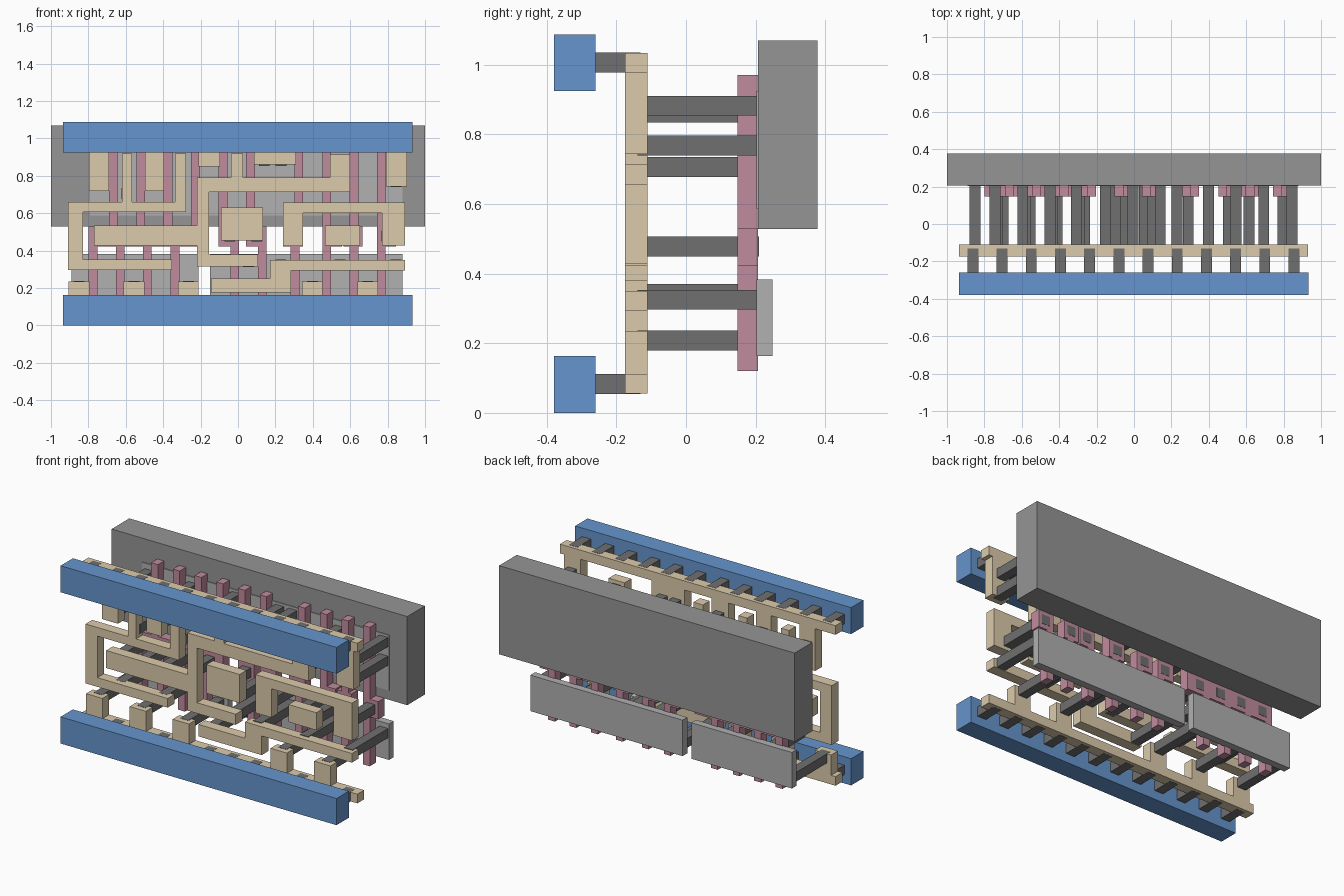
import bpy, bmesh
from mathutils import Vector


def material(name, rgb):
    m = bpy.data.materials.new(name)
    m.diffuse_color = (*rgb, 1)
    return m


BLUE = material("blue", (0.13, 0.30, 0.61))
TAN = material("tan", (0.72, 0.60, 0.41))
PINK = material("pink", (0.53, 0.26, 0.34))
DARK = material("dark_grey", (0.16, 0.16, 0.16))
MID = material("mid_grey", (0.30, 0.30, 0.30))
LIGHT = material("light_grey", (0.44, 0.44, 0.44))


def plate(name, rects, y0, y1, mat):
    """Union of (x0, x1, z0, z1) rectangles, extruded from y0 to y1."""
    bm = bmesh.new()
    xs = sorted({v for r in rects for v in r[:2]})
    zs = sorted({v for r in rects for v in r[2:]})
    for a, b in zip(xs, xs[1:]):
        for c, d in zip(zs, zs[1:]):
            mx, mz = (a + b) / 2, (c + d) / 2
            if any(r[0] < mx < r[1] and r[2] < mz < r[3] for r in rects):
                bm.faces.new([bm.verts.new((x, y0, z))
                              for x, z in ((a, c), (b, c), (b, d), (a, d))])
    bmesh.ops.remove_doubles(bm, verts=bm.verts[:], dist=1e-5)
    ext = bmesh.ops.extrude_face_region(bm, geom=bm.faces[:], use_keep_orig=True)
    moved = [g for g in ext["geom"] if isinstance(g, bmesh.types.BMVert)]
    bmesh.ops.translate(bm, verts=moved, vec=Vector((0, y1 - y0, 0)))
    bmesh.ops.recalc_face_normals(bm, faces=bm.faces[:])
    bmesh.ops.dissolve_limit(bm, angle_limit=0.01, verts=bm.verts[:], edges=bm.edges[:])
    me = bpy.data.meshes.new(name)
    bm.to_mesh(me)
    bm.free()
    me.materials.append(mat)
    ob = bpy.data.objects.new(name, me)
    bpy.context.collection.objects.link(ob)
    return ob


def posts(name, centres, y0, y1, size=0.057):
    """Square posts running along y, centred at (x, z)."""
    h = size / 2
    for i, (x, z) in enumerate(centres):
        plate(f"{name}_{i + 1}", [(x - h, x + h, z - h, z + h)], y0, y1, DARK)


# back slab and the lighter active strips
plate("back_slab", [(-1, 1, 0.528, 1.07)], 0.207, 0.378, MID)
plate("upper_strip", [(-0.79, 0.88, 0.587, 0.925)], 0.202, 0.25, LIGHT)
plate("lower_strip_left", [(-0.89, -0.21, 0.163, 0.383)], 0.202, 0.248, LIGHT)
plate("lower_strip_right", [(-0.15, 0.88, 0.163, 0.383)], 0.202, 0.248, LIGHT)

# pink gate bars: lower leg, contact pad, upper leg
gates = [(-0.775, -0.668), (-0.63, -0.521), (-0.485, -0.374), (-0.337, -0.227),
         (-0.018, -0.08), (0.13, 0.067), (0.305, 0.325), (0.474, 0.474),
         (0.62, 0.62), (0.765, 0.765)]
pads = [-0.73, -0.583, -0.437, -0.29, -0.045, 0.1, 0.29, 0.505, 0.615, 0.795]
w = 0.023
for i, ((lo, up), p) in enumerate(zip(gates, pads)):
    pw = 0.05
    plate(f"gate_bar_{i + 1}",
          [(lo - w, lo + w, 0.12, 0.53), (up - w, up + w, 0.422, 0.97),
           (min(p - pw, lo - w, up - w), max(p + pw, lo + w, up + w), 0.422, 0.53)],
          0.148, 0.2075, PINK)
posts("gate_contact", [(p, 0.478) for p in pads], -0.14, 0.209)

# metal rails with tabs
plate("metal_rail_top", [
    (-0.935, 0.93, 0.978, 1.034),
    (-0.797, -0.69, 0.72, 1.0), (-0.497, -0.396, 0.72, 1.0),
    (-0.21, -0.096, 0.85, 1.0), (0.086, 0.31, 0.86, 1.0),
    (0.79, 0.904, 0.743, 1.0)], -0.175, -0.11, TAN)
plate("metal_rail_bottom", [(-0.935, 0.93, 0.055, 0.111)] +
      [(x - 0.055, x + 0.055, 0.08, 0.235) for x in (-0.85, -0.556, -0.265, 0.398, 0.693)],
      -0.175, -0.11, TAN)

# metal routing wires
wires = {
    "wire_left_loop": [(-0.909, -0.278, 0.607, 0.66), (-0.909, -0.829, 0.297, 0.66),
                       (-0.909, -0.353, 0.297, 0.353), (-0.62, -0.567, 0.607, 0.92),
                       (-0.337, -0.278, 0.607, 0.92)],
    "wire_centre": [(-0.77, -0.155, 0.428, 0.535), (-0.219, -0.155, 0.315, 0.79),
                    (-0.219, 0.6, 0.714, 0.79), (-0.219, 0.107, 0.315, 0.38),
                    (-0.037, 0.027, 0.714, 0.92), (0.492, 0.6, 0.714, 0.914)],
    "wire_pad_centre": [(-0.091, 0.134, 0.455, 0.63)],
    "wire_right_bridge": [(0.241, 0.893, 0.6, 0.658), (0.241, 0.348, 0.424, 0.658),
                          (0.77, 0.893, 0.428, 0.658)],
    "wire_pad_right": [(0.465, 0.652, 0.428, 0.535)],
    "wire_right_step": [(0.171, 0.893, 0.294, 0.35), (0.171, 0.283, 0.177, 0.35),
                        (-0.144, 0.283, 0.177, 0.25)],
}
for name, rects in wires.items():
    plate(name, rects, -0.175, -0.11, TAN)

# contacts from metal wires to the active strips
posts("upper_contact", [
    (-0.743, 0.768), (-0.743, 0.863), (-0.594, 0.706), (-0.449, 0.768), (-0.449, 0.863),
    (-0.307, 0.706), (-0.153, 0.882), (-0.005, 0.768), (0.14, 0.882), (0.23, 0.882),
    (0.545, 0.768), (0.545, 0.863), (0.845, 0.768), (0.845, 0.882)], -0.14, 0.206)
posts("lower_contact", [(x, 0.208) for x in (-0.85, -0.556, -0.265, -0.1, 0.398, 0.693)] +
      [(x, 0.325) for x in (-0.7, -0.41, 0.228, 0.545, 0.845)] + [(0.056, 0.342)],
      -0.14, 0.206)

# front power rails and their connecting posts
for label, z0, z1, zc in (("bottom", 0, 0.163, 0.083), ("top", 0.925, 1.087, 1.006)):
    plate(f"front_rail_{label}", [(-0.935, 0.932, z0, z1)], -0.379, -0.26, BLUE)
    posts(f"rail_post_{label}", [(-0.861 + 0.156 * i, zc) for i in range(12)],
          -0.262, -0.13, 0.058)
